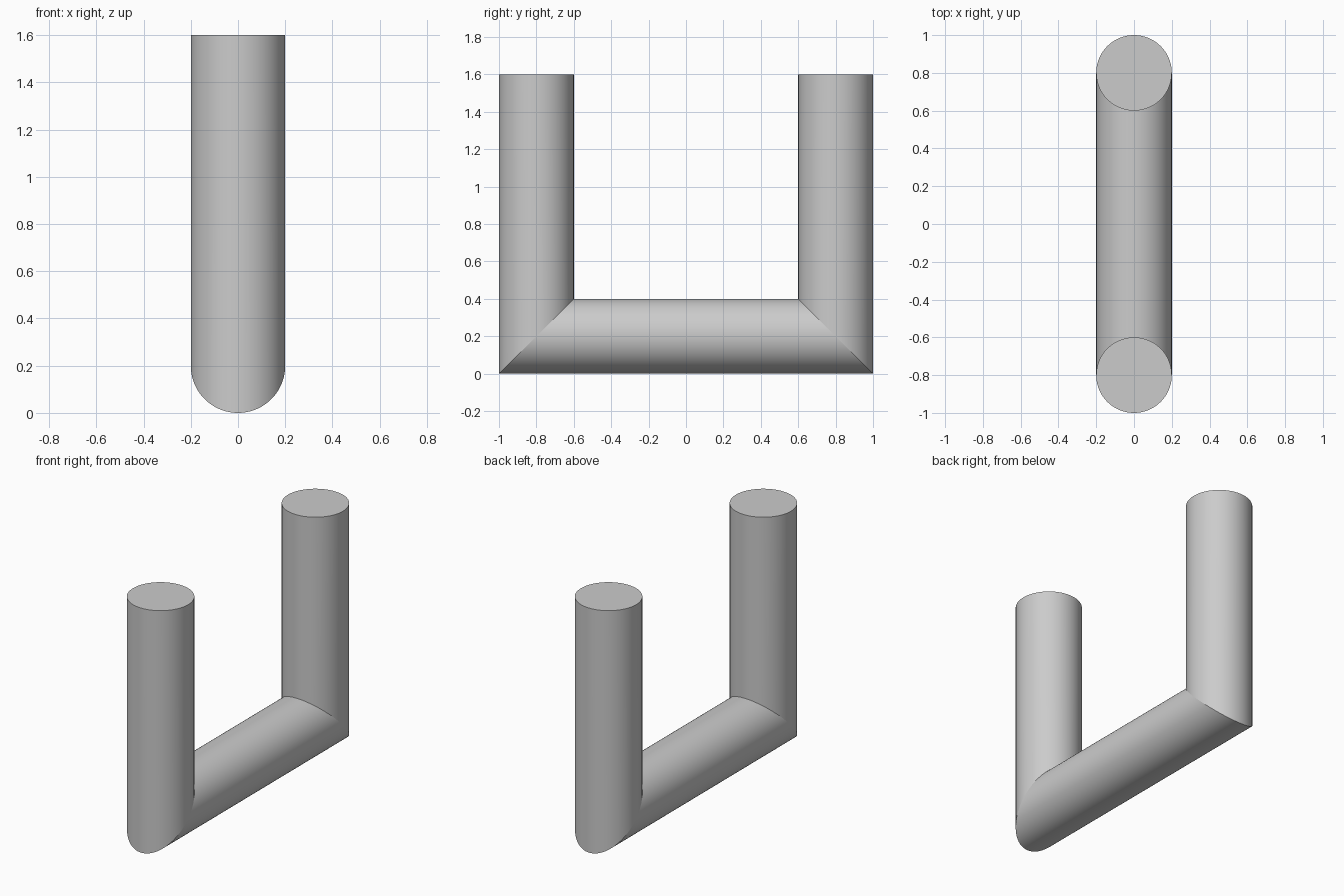
import bpy, bmesh, math

if "Cube" in bpy.data.objects:
    bpy.data.objects.remove(bpy.data.objects["Cube"])

RADIUS, HALF, AXIS_Z, TOP, SIDES = 0.2, 0.8, 0.2, 1.6, 96

bm = bmesh.new()


def ring(place):
    """Circle of verts; place maps the inward offset s to (y, z)."""
    verts = []
    for i in range(SIDES):
        a = 2 * math.pi * i / SIDES
        verts.append(bm.verts.new((RADIUS * math.cos(a), *place(RADIUS * math.sin(a)))))
    return verts


# Rings along the U: open top, mitred corner, mitred corner, open top
rings = [
    ring(lambda s: (-HALF + s, TOP)),
    ring(lambda s: (-HALF + s, AXIS_Z + s)),
    ring(lambda s: (HALF - s, AXIS_Z + s)),
    ring(lambda s: (HALF - s, TOP)),
]

# Tube walls
for a, b in zip(rings, rings[1:]):
    for i in range(SIDES):
        j = (i + 1) % SIDES
        bm.faces.new((a[i], a[j], b[j], b[i])).smooth = True

# Flat end caps
bm.faces.new(rings[0])
bm.faces.new(rings[-1])
bmesh.ops.recalc_face_normals(bm, faces=bm.faces[:])

# Crisp mitres and rims
for r in rings:
    for i in range(SIDES):
        bm.edges.get((r[i], r[(i + 1) % SIDES])).smooth = False

mesh = bpy.data.meshes.new("u_shaped_bar")
bm.to_mesh(mesh)
bm.free()
bpy.context.collection.objects.link(bpy.data.objects.new("u_shaped_bar", mesh))
